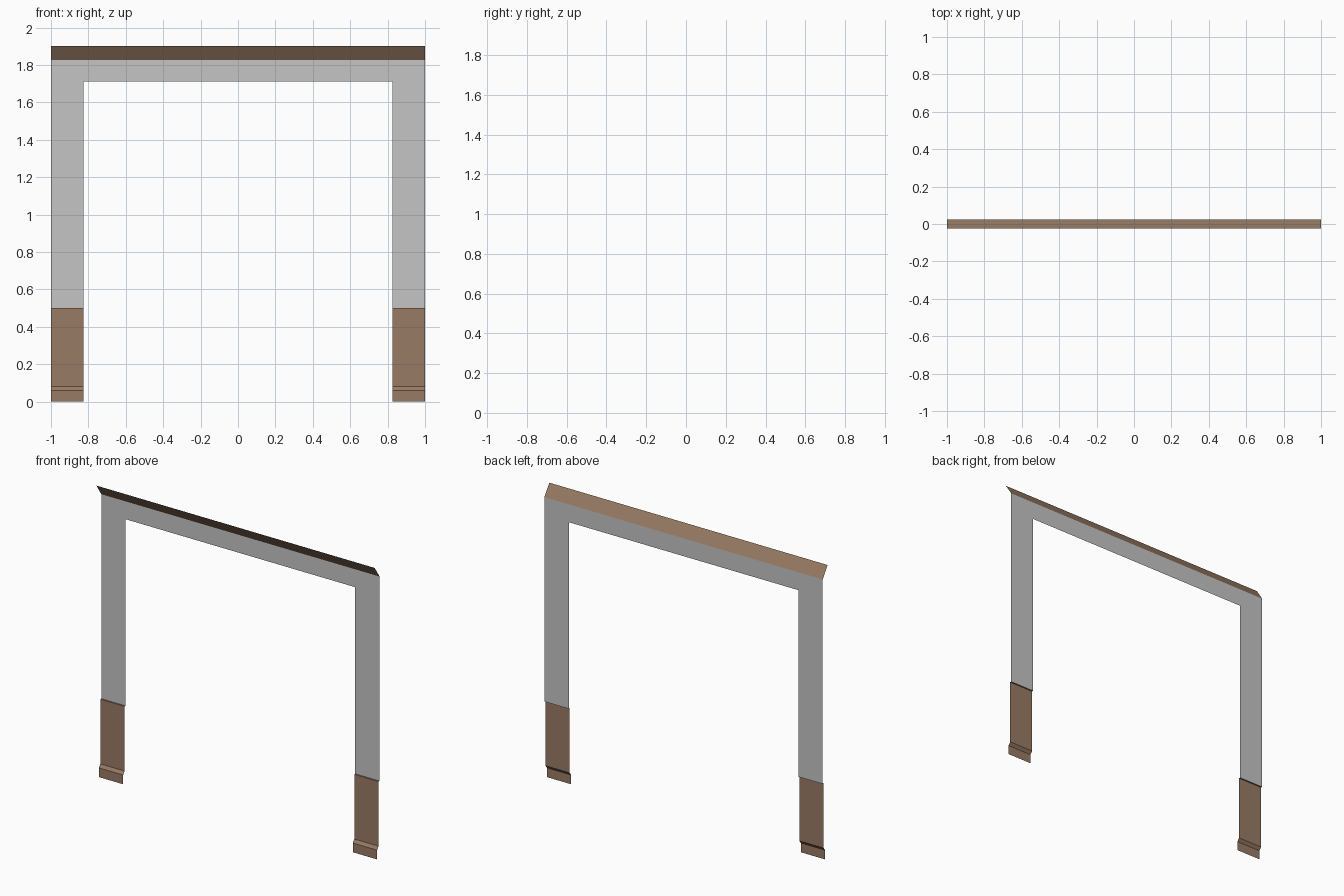
import bpy

if "Cube" in bpy.data.objects:
    bpy.data.objects.remove(bpy.data.objects["Cube"])

def material(name, rgb):
    m = bpy.data.materials.new(name)
    m.diffuse_color = (*rgb, 1)
    m.use_nodes = True
    m.node_tree.nodes["Principled BSDF"].inputs["Base Color"].default_value = m.diffuse_color
    return m

GREY = material("light grey plaster", (0.56, 0.56, 0.56))
BROWN = material("wood brown", (0.315, 0.198, 0.129))

def add_mesh(name, verts, faces, mat):
    me = bpy.data.meshes.new(name)
    me.from_pydata(verts, [], faces)
    me.materials.append(mat)
    ob = bpy.data.objects.new(name, me)
    bpy.context.collection.objects.link(ob)
    return ob

def strip(name, x0, x1, profile, mat):
    """Open sheet: a (y, z) profile, listed bottom to top, swept along x, facing -y."""
    verts = [(x, y, z) for y, z in profile for x in (x0, x1)]
    faces = [(2*i, 2*i+1, 2*i+3, 2*i+2) for i in range(len(profile) - 1)]
    return add_mesh(name, verts, faces, mat)

OUT, INN = 1.0, 0.825          # outer and inner half widths
WALL_Y = 0.025                 # plane of the plaster
BASE, LINTEL, TOP = 0.5, 1.712, 1.828

# Plaster surround: two jambs and a lintel in one flat sheet
add_mesh("plaster_surround",
         [(-OUT, WALL_Y, BASE), (-INN, WALL_Y, BASE), (-INN, WALL_Y, LINTEL),
          (INN, WALL_Y, LINTEL), (INN, WALL_Y, BASE), (OUT, WALL_Y, BASE),
          (OUT, WALL_Y, TOP), (-OUT, WALL_Y, TOP)],
         [tuple(range(8))], GREY)

# Slanted crown moulding leaning forward
strip("crown_moulding", -OUT, OUT, [(WALL_Y, TOP), (-0.025, 1.903)], BROWN)

# Wainscot panels with a bevelled skirting at the foot of each jamb
wainscot = [(0.0, 0.0), (0.0, 0.06), (0.015, 0.08), (0.015, BASE), (WALL_Y, BASE)]
for side, x0, x1 in (("left", -OUT, -INN), ("right", INN, OUT)):
    strip(side + "_wainscot", x0, x1, wainscot, BROWN)
